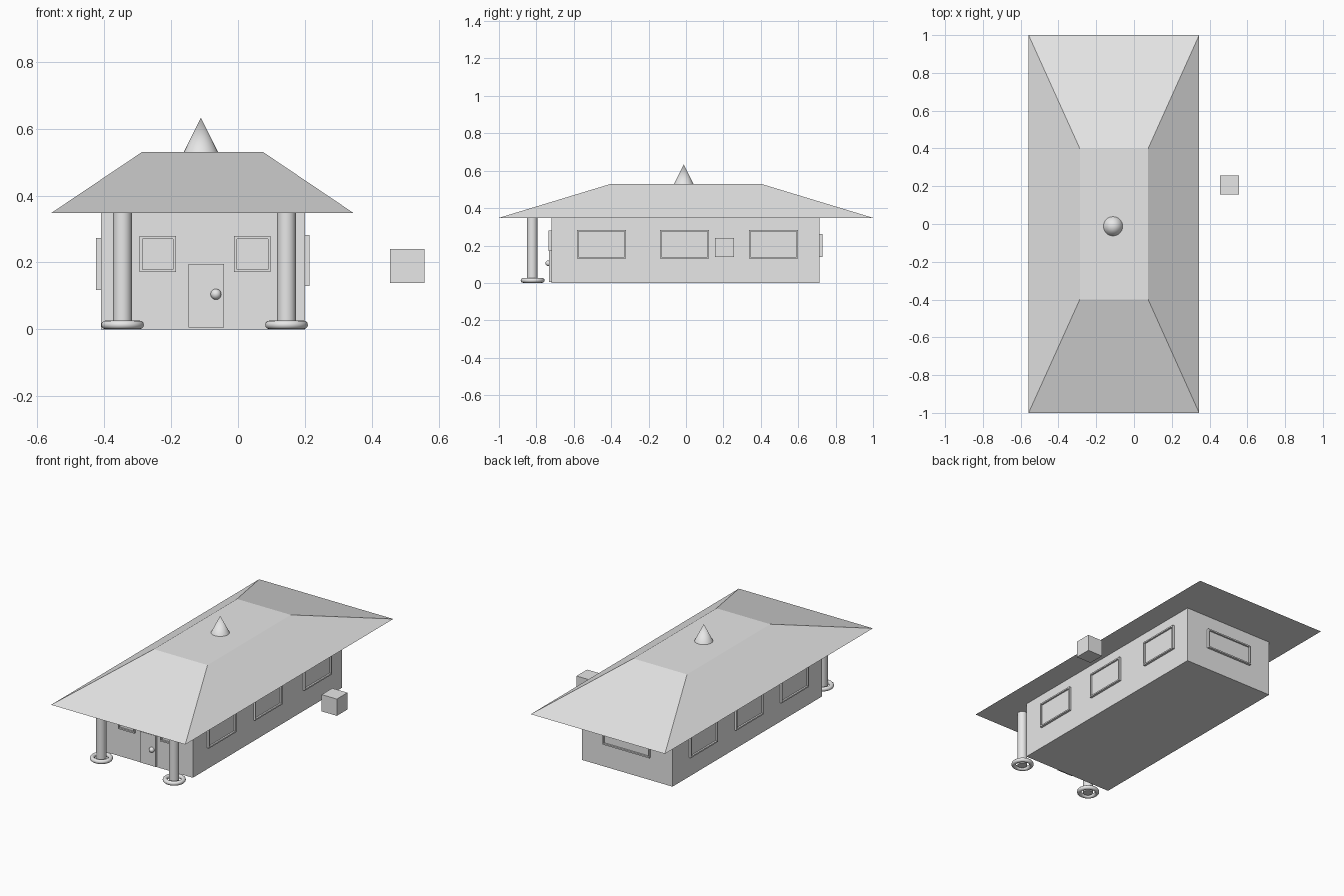
import bpy, bmesh, math
from mathutils import Matrix, Vector

if "Cube" in bpy.data.objects:
    bpy.data.objects.remove(bpy.data.objects["Cube"])

grey = bpy.data.materials.new("plain_grey")
grey.diffuse_color = (0.8, 0.8, 0.8, 1)
grey.use_nodes = True
grey.node_tree.nodes["Principled BSDF"].inputs["Base Color"].default_value = grey.diffuse_color


def finish(obj, name, smooth=False):
    obj.name = name
    obj.data.materials.clear()
    obj.data.materials.append(grey)
    if smooth:
        bpy.ops.object.shade_smooth_by_angle(angle=math.radians(40))
    return obj


def from_bmesh(bm, name):
    bmesh.ops.recalc_face_normals(bm, faces=bm.faces[:])
    mesh = bpy.data.meshes.new(name)
    bm.to_mesh(mesh)
    bm.free()
    obj = bpy.data.objects.new(name, mesh)
    bpy.context.collection.objects.link(obj)
    return finish(obj, name)


def box(name, lo, hi):
    lo, hi = Vector(lo), Vector(hi)
    bm = bmesh.new()
    bmesh.ops.create_cube(bm, size=1, matrix=Matrix.Translation((lo + hi) / 2)
                          @ Matrix.Diagonal((*(hi - lo), 1)))
    return from_bmesh(bm, name)


def window(name, center, width, height, turn, depth=0.014):
    """Raised frame with a recessed pane; faces -y before it is turned about z."""
    bm = bmesh.new()
    bmesh.ops.create_cube(bm, size=1, matrix=Matrix.Diagonal((width, 2 * depth, height, 1)))
    bm.normal_update()
    front = min(bm.faces, key=lambda f: f.calc_center_median().y)
    bmesh.ops.inset_region(bm, faces=[front], thickness=0.012)
    pane = bmesh.ops.extrude_discrete_faces(bm, faces=[front])["faces"][0]
    bmesh.ops.translate(bm, verts=pane.verts[:], vec=(0, 0.010, 0))
    obj = from_bmesh(bm, name)
    obj.location = center
    obj.rotation_euler.z = turn


MID = -0.105                                # centre line of the house
X0, X1, Y0, Y1 = -0.41, 0.20, -0.72, 0.715  # wall planes

# Walls
box("walls", (X0, Y0, 0), (X1, Y1, 0.35))

# Hipped roof with a flat top
bm = bmesh.new()
rings = []
for x0, x1, y, z in ((-0.558, 0.345, 1.0, 0.348), (-0.287, 0.075, 0.4, 0.53)):
    rings.append([bm.verts.new(p) for p in ((x0, -y, z), (x1, -y, z), (x1, y, z), (x0, y, z))])
for ring in rings:
    bm.faces.new(ring)
for i in range(4):
    j = (i + 1) % 4
    bm.faces.new((rings[0][i], rings[0][j], rings[1][j], rings[1][i]))
from_bmesh(bm, "roof")

# Roof spire
bpy.ops.mesh.primitive_cone_add(vertices=32, radius1=0.051, depth=0.102,
                                location=(-0.111, -0.012, 0.581))
finish(bpy.context.object, "spire", True)

# Porch columns with ring bases
for side, x in (("left", -0.345), ("right", 0.145)):
    bpy.ops.mesh.primitive_cylinder_add(vertices=32, radius=0.028, depth=0.342,
                                        location=(x, -0.822, 0.178))
    finish(bpy.context.object, side + "_column", True)
    bpy.ops.mesh.primitive_torus_add(major_segments=48, minor_segments=12, major_radius=0.051,
                                     minor_radius=0.0128, location=(x, -0.82, 0.0135))
    finish(bpy.context.object, side + "_column_base", True)

# Door and knob
box("door", (-0.148, Y0 - 0.013, 0.006), (-0.042, Y0 + 0.01, 0.195))
bpy.ops.mesh.primitive_uv_sphere_add(segments=32, ring_count=16, radius=0.016,
                                     location=(-0.066, -0.735, 0.105))
finish(bpy.context.object, "door_knob", True)

# Windows on all four walls
for i, x in enumerate((-0.24, 0.043)):
    window(f"front_window_{i + 1}", (x, Y0, 0.225), 0.109, 0.108, 0)
for i, y in enumerate((-0.452, -0.008, 0.468)):
    window(f"right_window_{i + 1}", (X1, y, 0.206), 0.262, 0.153, math.pi / 2)
for i, y in enumerate((-0.447, -0.01, 0.427)):
    window(f"left_window_{i + 1}", (X0, y, 0.195), 0.262, 0.155, -math.pi / 2)
window("back_window", (MID, Y1, 0.20), 0.315, 0.123, math.pi)

# Loose cube beside the house
box("side_cube", (0.455, 0.155, 0.138), (0.557, 0.257, 0.24))
